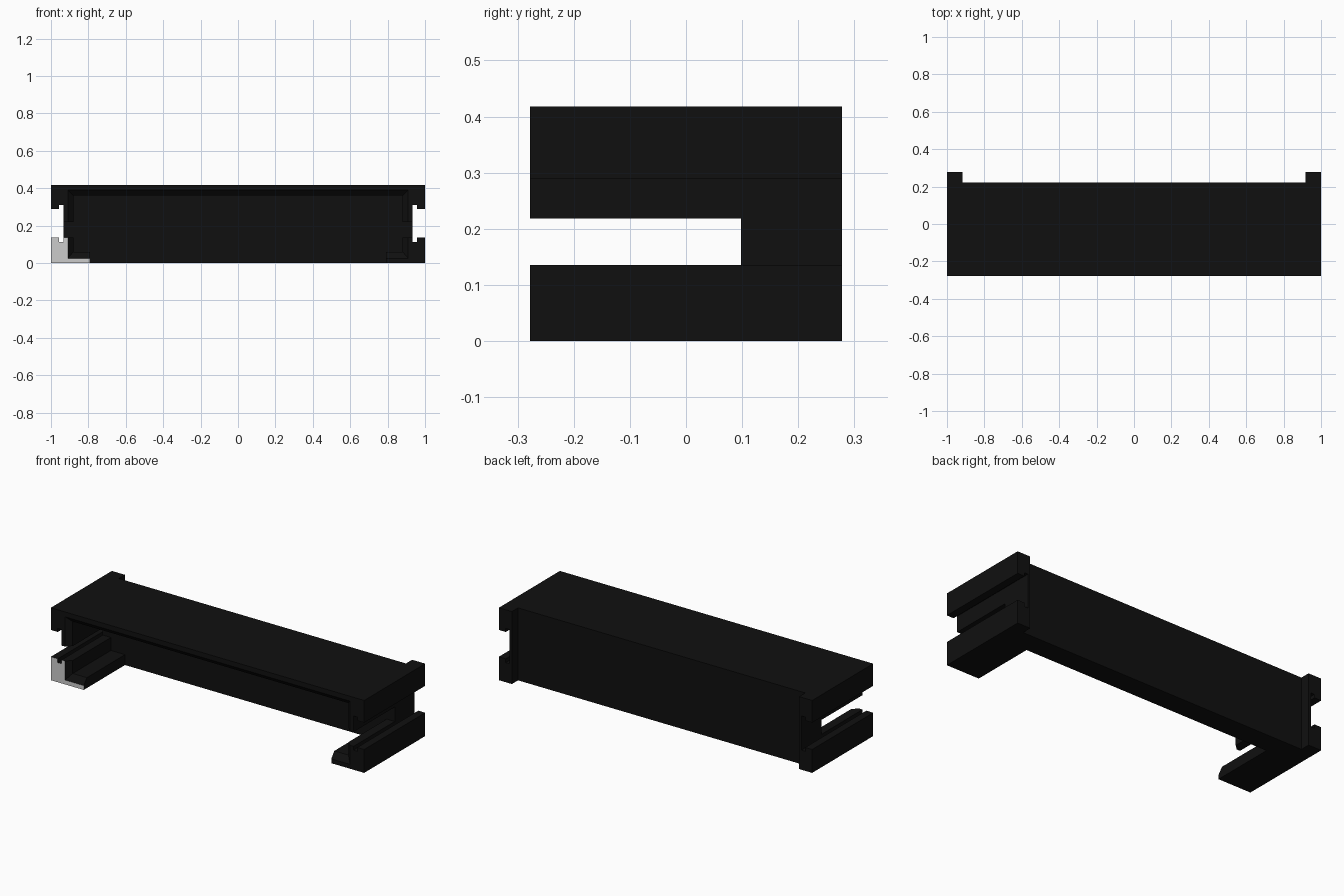
import bpy, bmesh

if "Cube" in bpy.data.objects:
    bpy.data.objects.remove(bpy.data.objects["Cube"])

black = bpy.data.materials.new("black_plastic")
black.diffuse_color = (0.005, 0.005, 0.005, 1)
black.use_nodes = True
black.node_tree.nodes["Principled BSDF"].inputs["Base Color"].default_value = black.diffuse_color
grey = bpy.data.materials.new("grey_end")
grey.diffuse_color = (0.6, 0.6, 0.6, 1)
grey.use_nodes = True
grey.node_tree.nodes["Principled BSDF"].inputs["Base Color"].default_value = grey.diffuse_color


def loft(name, stations, grey_front=False):
    """Skin a list of (y, [(x, z), ...]) sections into a closed solid."""
    bm = bmesh.new()
    rings = [[bm.verts.new((x, y, z)) for x, z in prof] for y, prof in stations]
    front = bm.faces.new(rings[0])
    bm.faces.new(rings[-1])
    n = len(rings[0])
    for a, b in zip(rings, rings[1:]):
        for i in range(n):
            j = (i + 1) % n
            bm.faces.new((a[i], a[j], b[j], b[i]))
    if grey_front:
        front.material_index = 1
    bmesh.ops.recalc_face_normals(bm, faces=bm.faces)
    me = bpy.data.meshes.new(name)
    bm.to_mesh(me)
    bm.free()
    me.materials.append(black)
    me.materials.append(grey)
    ob = bpy.data.objects.new(name, me)
    bpy.context.collection.objects.link(ob)
    return ob


def mirror(half):
    """Complete a right-half outline across x = 0."""
    return half + [(-x, z) for x, z in reversed(half)]


def flip(prof, s):
    return [(s * x, z) for x, z in prof]


FRONT, RAMP, WALL, REAR, BACK = -0.278, -0.25, 0.098, 0.222, 0.278
TOP = 0.418
upper_edge = [(0.932, 0.31), (0.956, 0.31), (0.956, 0.29), (1, 0.29), (1, TOP)]
lower_edge = [(1, 0), (1, 0.135), (0.956, 0.135), (0.956, 0.113), (0.932, 0.113)]


# top cover with hanging side walls; the mouth narrows through a lead-in ramp
def cover(inner_x, ceiling):
    return mirror([(inner_x, ceiling), (inner_x, 0.218), (0.932, 0.218)] + upper_edge)


loft("top_cover", [(FRONT, cover(0.91, 0.39)), (RAMP, cover(0.88, 0.36)),
                   (WALL, cover(0.88, 0.36))])

# solid back wall
loft("back_wall", [(y, mirror(lower_edge + upper_edge)) for y in (WALL, REAR)])


# lower rails with outer groove, inner wall and bottom flange
def rail(inner_x, floor):
    return lower_edge[:4] + [(0.932, 0.113), (0.932, 0.135), (inner_x, 0.135),
                             (inner_x, floor), (0.79, floor), (0.79, 0)]


for side, s in (("right", 1), ("left", -1)):
    loft(f"{side}_lower_rail",
         [(FRONT, flip(rail(0.91, 0.025), s)), (RAMP, flip(rail(0.88, 0.06), s)),
          (WALL, flip(rail(0.88, 0.06), s))], grey_front=(s < 0))
    # ears that stand out behind the back wall
    ear = [(0.917, 0)] + lower_edge + upper_edge + [(0.917, TOP)]
    loft(f"{side}_rear_ear", [(REAR, flip(ear, s)), (BACK, flip(ear, s))])
